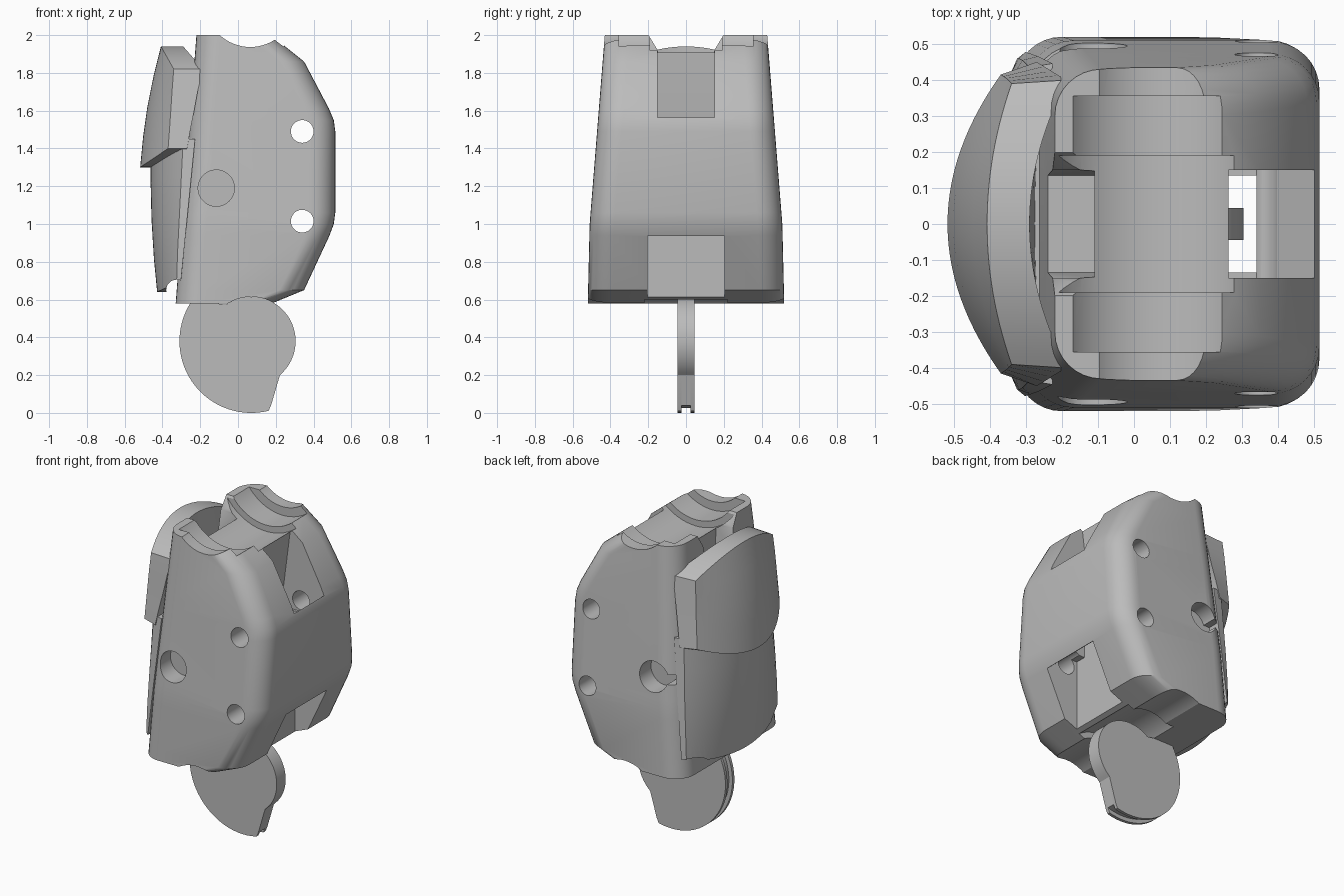
import bpy
import bmesh
from math import sin, cos, radians

if "Cube" in bpy.data.objects:
    bpy.data.objects.remove(bpy.data.objects["Cube"])

grey = bpy.data.materials.new("plain_grey")
grey.use_nodes = True
grey.diffuse_color = (0.5, 0.5, 0.5, 1)
grey.node_tree.nodes["Principled BSDF"].inputs["Base Color"].default_value = (0.5, 0.5, 0.5, 1)


def loft(name, rings, strip_caps=False):
    """Skin closed rings of equal length and cap both ends."""
    bm = bmesh.new()
    rows = [[bm.verts.new(p) for p in ring] for ring in rings]
    n = len(rows[0])
    for a, b in zip(rows, rows[1:]):
        for i in range(n):
            j = (i + 1) % n
            bm.faces.new((a[i], a[j], b[j], b[i]))
    for row in (rows[0], rows[-1]):
        if strip_caps:
            for i in range(n // 2 - 1):
                bm.faces.new((row[i], row[i + 1], row[n - 2 - i], row[n - 1 - i]))
        else:
            bm.faces.new(row)
    bmesh.ops.recalc_face_normals(bm, faces=bm.faces)
    mesh = bpy.data.meshes.new(name)
    bm.to_mesh(mesh)
    bm.free()
    mesh.materials.append(grey)
    obj = bpy.data.objects.new(name, mesh)
    bpy.context.collection.objects.link(obj)
    return obj


def prism(name, pts, y0, y1):
    """Extrude an x-z outline along y."""
    return loft(name, [[(x, y, z) for x, z in pts] for y in (y0, y1)])


def arc(cx, cz, r, a0, a1, n):
    return [(cx + r * cos(radians(a0 + (a1 - a0) * i / n)),
             cz + r * sin(radians(a0 + (a1 - a0) * i / n))) for i in range(n + 1)]


def rod(cx, cz, r, y0, y1):
    return prism("cutter", arc(cx, cz, r, 0, 360, 64)[:-1], y0, y1)


def block(x0, x1, y0, y1, z0, z1):
    return prism("cutter", [(x0, z0), (x1, z0), (x1, z1), (x0, z1)], y0, y1)


def activate(obj):
    bpy.ops.object.select_all(action='DESELECT')
    obj.select_set(True)
    bpy.context.view_layer.objects.active = obj


def cut(obj, cutter):
    cutter.hide_render = True
    activate(obj)
    mod = obj.modifiers.new("cut", 'BOOLEAN')
    mod.operation = 'DIFFERENCE'
    mod.solver = 'EXACT'
    mod.object = cutter
    bpy.ops.object.modifier_apply(modifier=mod.name)
    bpy.data.objects.remove(cutter)


def smooth(obj):
    activate(obj)
    bpy.ops.object.shade_smooth_by_angle(angle=radians(28))


def rounded(z, x1):
    """Horizontal housing section with rounded corners."""
    x0 = -0.33 + 0.11 * (z - 0.58) / 1.42
    hw = 0.52 - 0.01 * (z - 0.58) / 0.42 if z < 1 else 0.51 - 0.08 * (z - 1)
    r = 0.13
    ring = []
    for cx, cy, start in ((x1 - r, hw - r, 0), (x0 + r, hw - r, 90),
                          (x0 + r, r - hw, 180), (x1 - r, r - hw, 270)):
        ring += [(x, y, z) for x, y in arc(cx, cy, r, start, start + 90, 8)]
    return ring


# Housing shell
edge = [(0.58, 0.18), (0.65, 0.35), (0.94, 0.485), (1.0, 0.507), (1.06, 0.515),
        (1.49, 0.515), (1.55, 0.507), (1.61, 0.482), (1.86, 0.35), (1.98, 0.2), (2.0, 0.175)]
housing = loft("housing", [rounded(z, x) for z, x in edge])

# Stepped pivot saddles, top and bottom
for r, w in ((0.238, 0.7), (0.293, 0.355), (0.333, 0.19)):
    cut(housing, rod(0.065, 2.175, r, -w, w))
for r, w in ((0.235, 0.7), (0.272, 0.22)):
    cut(housing, rod(0.07, 0.38, r, -w, w))

# Rear rim notch with flared sides
cut(housing, loft("cutter", [[(-0.5, -w, z), (-0.11, -w, z), (-0.11, w, z), (-0.5, w, z)]
                             for z, w in ((1.75, 0.135), (1.92, 0.15), (2.02, 0.21))]))

# Front recesses joined by a cable passage
cut(housing, prism("cutter", [(0.2, 1.42), (0.34, 1.42), (0.52, 1.58), (0.7, 1.58),
                              (0.7, 2.1), (0.262, 2.1), (0.262, 1.9)], -0.15, 0.15))
cut(housing, prism("cutter", [(0.26, 0.5), (0.7, 0.5), (0.7, 0.93), (0.49, 0.93),
                              (0.34, 1.06), (0.26, 1.06)], -0.205, 0.205))
cut(housing, block(0.26, 0.34, -0.135, 0.135, 1.0, 1.5))

# Pin holes and side sockets
for z in (1.49, 1.015):
    cut(housing, rod(0.34, z, 0.06, -0.7, 0.7))
for y0, y1 in ((-0.7, -0.38), (0.38, 0.7)):
    cut(housing, rod(-0.115, 1.19, 0.096, y0, y1))
cut(housing, block(-0.4, -0.15, 0.38, 0.7, 1.16, 1.22))
smooth(housing)


def pad(name, levels, low_arch, high_arch, hollow):
    """Curved cover; levels hold z, crown x, edge x, edge y, seat x, seat y."""
    rings = []
    n = 14
    steps = [k / n for k in range(-n, n + 1)]
    for i, (z, xc, xe, w, xs, ws) in enumerate(levels):
        t = i / (len(levels) - 1)
        arch = low_arch * (1 - t) + high_arch * t
        ring = [(xe + (xc - xe) * (1 - s * s), w * s, z + arch * (1 - s * s)) for s in steps]
        ring += [(xs - hollow * t * (1 - s * s), ws * s, z + arch * (1 - s * s))
                 for s in reversed(steps)]
        rings.append(ring)
    return loft(name, rings, strip_caps=True)


# Raised upper grip pad, hollow behind its top edge
upper_pad = pad("upper_pad", [
    (1.40, -0.518, -0.37, 0.415, -0.27, 0.45),
    (1.51, -0.502, -0.362, 0.41, -0.25, 0.438),
    (1.61, -0.48, -0.355, 0.405, -0.23, 0.425),
    (1.72, -0.447, -0.348, 0.398, -0.21, 0.413),
    (1.82, -0.408, -0.34, 0.39, -0.185, 0.40)], -0.10, 0.12, 0.105)
smooth(upper_pad)

# Lower cover with a relieved bottom corner
lower_pad = pad("lower_pad", [
    (0.69, -0.428, -0.325, 0.46, -0.303, 0.478),
    (0.85, -0.445, -0.32, 0.46, -0.287, 0.473),
    (1.05, -0.458, -0.31, 0.455, -0.267, 0.466),
    (1.25, -0.463, -0.30, 0.445, -0.247, 0.456),
    (1.45, -0.463, -0.29, 0.435, -0.227, 0.446)], -0.05, 0, 0)
cut(lower_pad, rod(-0.325, 0.65, 0.055, -0.7, 0.7))
smooth(lower_pad)


def link_outline(r):
    return (arc(0.07, 0.38, r, 145, 284, 40)
            + [(0.175, 0.04), (0.222, 0.2)]
            + arc(0.07, 0.38, 0.235, -45, 125, 36))


# Pivot link with a cable groove around its rim
for name, r, y0, y1 in (("link_core", 0.355, -0.025, 0.025),
                        ("link_right_flange", 0.38, -0.045, -0.025),
                        ("link_left_flange", 0.38, 0.025, 0.045)):
    smooth(prism(name, link_outline(r), y0, y1))
